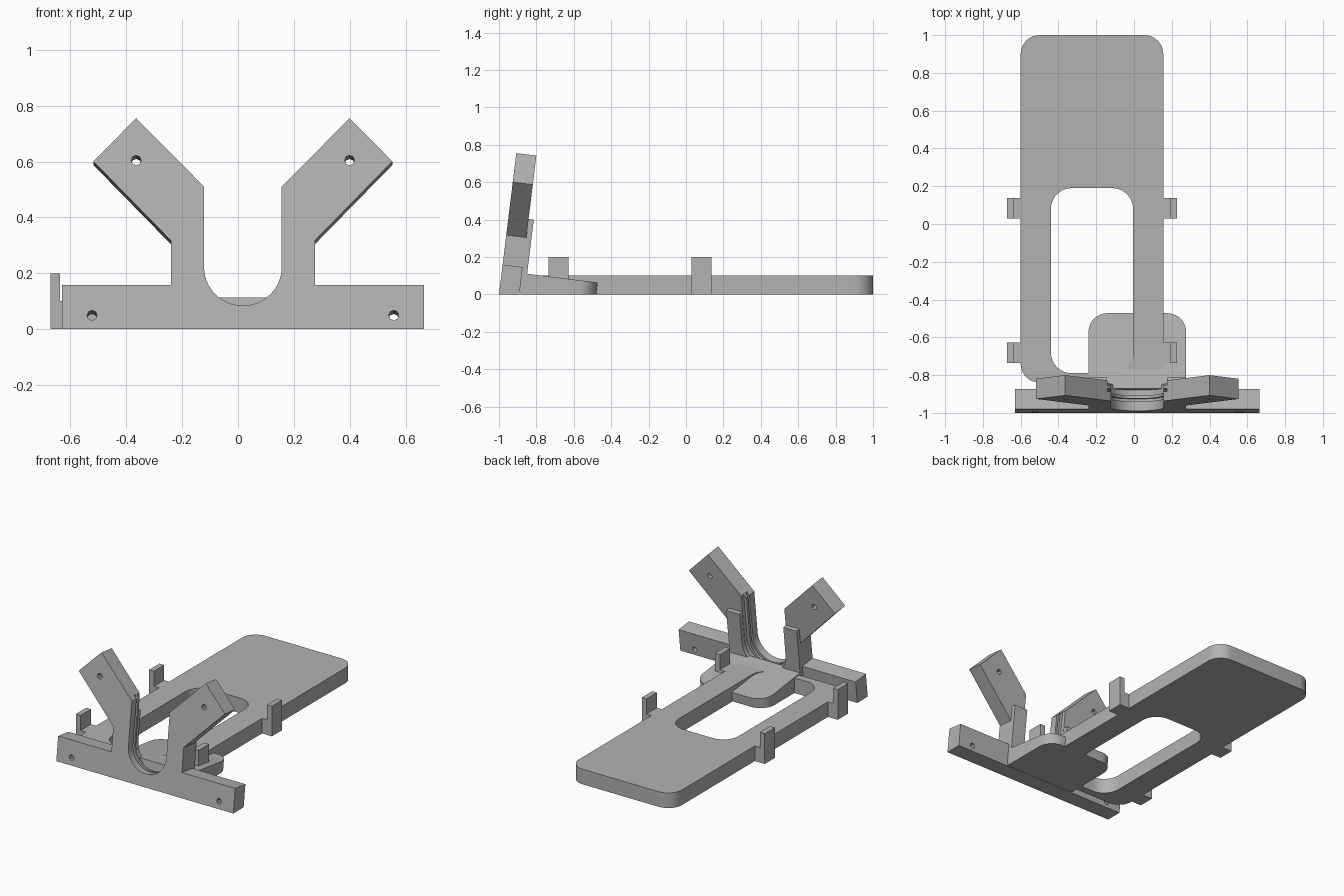
import bpy, bmesh, math
from mathutils import Matrix, Vector

cube = bpy.data.objects.get("Cube")
if cube:
    bpy.data.objects.remove(cube, do_unlink=True)

grey = bpy.data.materials.new("plain grey")
grey.use_nodes = True
grey.diffuse_color = (0.45, 0.45, 0.45, 1)
grey.node_tree.nodes["Principled BSDF"].inputs["Base Color"].default_value = (0.45, 0.45, 0.45, 1)

CX = 0.0175                     # centre line of the upright bracket
TILT = math.radians(7)
LEAN = Matrix.Translation((0, -1, 0)) @ Matrix.Rotation(-TILT, 4, 'X')


def prism(name, outline, low, high, upright=False):
    """Extrude an outline along z, or along y when upright."""
    bm = bmesh.new()
    place = (lambda a, b, c: (a, c, b)) if upright else (lambda a, b, c: (a, b, c))
    face = bm.faces.new([bm.verts.new(place(a, b, low)) for a, b in outline])
    top = bmesh.ops.extrude_face_region(bm, geom=[face])["geom"]
    move = Vector(place(0, 0, high - low))
    bmesh.ops.translate(bm, vec=move, verts=[v for v in top if isinstance(v, bmesh.types.BMVert)])
    bmesh.ops.recalc_face_normals(bm, faces=bm.faces)
    mesh = bpy.data.meshes.new(name)
    bm.to_mesh(mesh)
    bm.free()
    mesh.materials.append(grey)
    obj = bpy.data.objects.new(name, mesh)
    bpy.context.collection.objects.link(obj)
    return obj


def arc(x, y, r, start, end, steps):
    angles = [math.radians(start + (end - start) * i / steps) for i in range(steps + 1)]
    return [(x + r * math.cos(a), y + r * math.sin(a)) for a in angles]


def rect(x0, x1, y0, y1):
    return [(x0, y0), (x1, y0), (x1, y1), (x0, y1)]


def round_rect(x0, x1, y0, y1, r):
    return (arc(x0 + r, y0 + r, r, 180, 270, 10) + arc(x1 - r, y0 + r, r, 270, 360, 10)
            + arc(x1 - r, y1 - r, r, 0, 90, 10) + arc(x0 + r, y1 - r, r, 90, 180, 10))


def slot(r, top):
    return [(CX - r, top)] + arc(CX, 0.224, r, 180, 360, 28) + [(CX + r, top)]


def cut(obj, cutter):
    mod = obj.modifiers.new("cut", 'BOOLEAN')
    mod.operation, mod.solver, mod.object = 'DIFFERENCE', 'EXACT', cutter
    bpy.context.view_layer.objects.active = obj
    bpy.ops.object.modifier_apply(modifier=mod.name)
    bpy.data.objects.remove(cutter, do_unlink=True)


def smooth(obj):
    bpy.ops.object.select_all(action='DESELECT')
    obj.select_set(True)
    bpy.context.view_layer.objects.active = obj
    bpy.ops.object.shade_smooth_by_angle(angle=math.radians(30))


# Flat base with a long window
base = prism("base_plate", round_rect(-0.6, 0.155, -0.84, 1, 0.1), 0, 0.1)
cut(base, prism("window_cutter", round_rect(-0.44, -0.005, -0.79, 0.19, 0.11), -0.1, 0.2))
smooth(base)

# Stepped clips on both long edges
for row, y in (("front", -0.735), ("middle", 0.03)):
    for side, edge, sign in (("right", -0.6, -1), ("left", 0.155, 1)):
        steps = [(-0.01, 0), (0.072, 0), (0.072, 0.2), (0.037, 0.2), (0.037, 0.1), (-0.01, 0.1)]
        prism(f"{row}_{side}_clip", [(edge + sign * a, z) for a, z in steps], y, y + 0.107, True)

# Leaning bracket: crossbar, upright and two splayed arms around a U slot
half = [(0.648, -0.03), (0.648, 0.16), (0.258, 0.16), (0.258, 0.32),
        (0.535, 0.605), (0.382, 0.761), (0.139, 0.514)]
outline = ([(CX + x, z) for x, z in half] + slot(0.139, 0.514)[-2:0:-1]
           + [(CX - x, z) for x, z in reversed(half)])
bracket = prism("bracket", outline, 0, 0.108, True)

# Two grooves around the slot
for start, end in ((0.05, 0.066), (0.082, 0.12)):
    cut(bracket, prism("groove_cutter", slot(0.158, 0.9), start, end, True))

# Screw holes
for x, z in ((0.382, 0.609), (0.54, 0.05)):
    for sign in (-1, 1):
        cut(bracket, prism("hole_cutter", arc(CX + sign * x, z, 0.018, 0, 315, 7), -0.05, 0.2, True))

# Raised rim behind the slot
rim = prism("slot_rim", rect(CX - 0.258, CX + 0.258, 0.03, 0.42), 0.108, 0.136, True)
cut(rim, prism("rim_cutter", slot(0.16, 0.9), 0.05, 0.2, True))

# Lean both back and trim the bracket flat on the floor
for obj in (bracket, rim):
    obj.data.transform(LEAN)
cut(bracket, prism("floor_cutter", rect(-1, 1, -1.5, 0), -0.3, 0))
smooth(bracket)
smooth(rim)

# Sloping tongue tying the bracket to the base
x0, x1, y0, y1, r = CX - 0.258, CX + 0.258, -0.886, -0.48, 0.1
tongue = prism("tongue", [(x0, y0), (x1, y0)] + arc(x1 - r, y1 - r, r, 0, 90, 10)
               + arc(x0 + r, y1 - r, r, 90, 180, 10), 0, 0.1)
for v in tongue.data.vertices:
    if v.co.z > 0.05:
        v.co.z = 0.11 - math.tan(TILT) * (v.co.y + 0.86)
        v.co.y += math.tan(TILT) * v.co.z
smooth(tongue)
